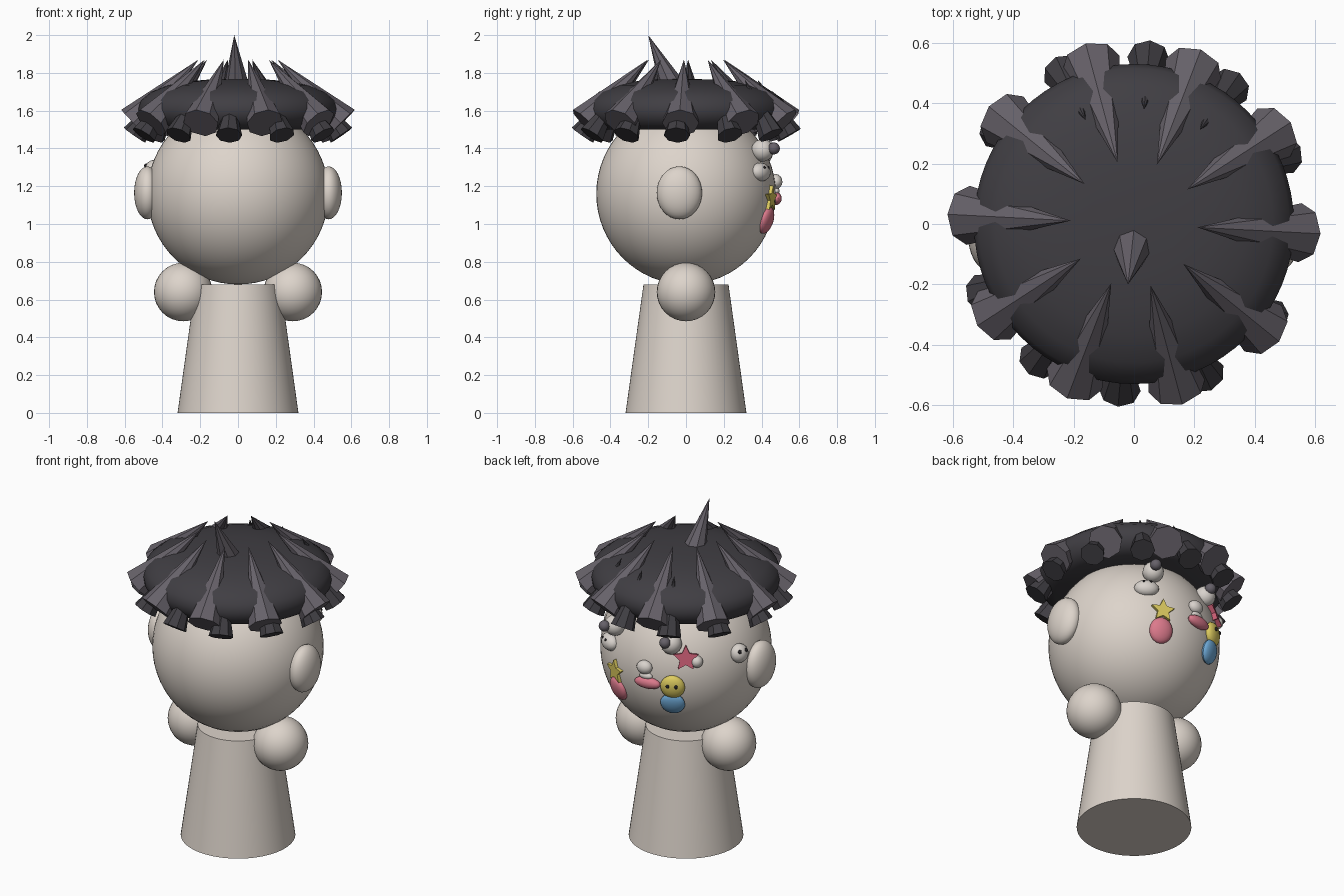
import bpy, bmesh, math
from mathutils import Vector, Matrix

if "Cube" in bpy.data.objects:
    bpy.data.objects.remove(bpy.data.objects["Cube"])


def mat(name, r, g, b):
    def lin(c):
        c /= 255
        return c / 12.92 if c <= 0.04045 else ((c + 0.055) / 1.055) ** 2.4
    m = bpy.data.materials.new(name)
    m.diffuse_color = (lin(r), lin(g), lin(b), 1)
    m.use_nodes = True
    m.node_tree.nodes["Principled BSDF"].inputs["Base Color"].default_value = m.diffuse_color
    return m


SKIN = mat("warm_skin", 221, 212, 203)
CAP = mat("dark_hair", 64, 62, 67)
SPIKE = mat("grey_hair", 102, 97, 105)
WHITE = mat("off_white", 216, 210, 204)
YELLOW = mat("yellow", 222, 204, 96)
PINK = mat("pink", 220, 122, 140)
ROSE = mat("rose", 200, 92, 115)
BLUE = mat("blue", 112, 172, 218)
BLACK = mat("black", 35, 33, 36)
HEAD = Vector((0, 0, 1.16))


def finish(bm, name, material, matrix=None, smooth=True):
    bmesh.ops.recalc_face_normals(bm, faces=bm.faces)
    me = bpy.data.meshes.new(name)
    bm.to_mesh(me)
    bm.free()
    me.materials.append(material)
    ob = bpy.data.objects.new(name, me)
    bpy.context.collection.objects.link(ob)
    if matrix:
        ob.matrix_world = matrix
    if smooth:
        bpy.context.view_layer.objects.active = ob
        ob.select_set(True)
        bpy.ops.object.shade_smooth_by_angle(angle=math.radians(40))
        ob.select_set(False)
    return ob


def ball(name, material, pos, radii, frame=None, seg=32):
    bm = bmesh.new()
    bmesh.ops.create_uvsphere(bm, u_segments=seg, v_segments=seg // 2, radius=1)
    bmesh.ops.scale(bm, vec=radii, verts=bm.verts)
    return finish(bm, name, material, frame or Matrix.Translation(pos))


def lathe(name, material, profile, steps=64):
    bm = bmesh.new()
    vs = [bm.verts.new((r, 0, z)) for r, z in profile]
    es = [bm.edges.new(p) for p in zip(vs, vs[1:])]
    bmesh.ops.spin(bm, geom=vs + es, cent=(0, 0, 0), axis=(0, 0, 1),
                   angle=math.tau, steps=steps)
    bmesh.ops.remove_doubles(bm, verts=bm.verts, dist=1e-4)
    return finish(bm, name, material)


def spike(name, material, base, tip, radius):
    base, tip = Vector(base), Vector(tip)
    d = tip - base
    bm = bmesh.new()
    bmesh.ops.create_cone(bm, cap_ends=True, segments=8, radius1=radius,
                          radius2=0, depth=d.length)
    m = Matrix.Translation((base + tip) / 2) @ d.to_track_quat('Z', 'Y').to_matrix().to_4x4()
    return finish(bm, name, material, m, smooth=False)


def on_head(pos, offset=(0, 0, 0)):
    """Frame whose z points out of the head and whose y points up along it."""
    n = (Vector(pos) - HEAD).normalized()
    x = Vector((0, 0, 1)).cross(n).normalized()
    y = n.cross(x)
    m = Matrix((x, y, n)).transposed().to_4x4()
    return Matrix.Translation(pos) @ m @ Matrix.Translation(offset)


def badge(name, material, pos, radii, offset=(0, 0, 0)):
    return ball(name, material, pos, radii, on_head(pos, offset), 20)


def star(name, material, pos, radius, thick=0.03):
    bm = bmesh.new()
    vs = []
    for i in range(10):
        r = radius if i % 2 == 0 else radius * 0.48
        a = math.pi / 2 + i * math.pi / 5
        vs.append(bm.verts.new((r * math.cos(a), r * math.sin(a), -thick / 2)))
    f = bm.faces.new(vs)
    top = bmesh.ops.extrude_face_region(bm, geom=[f])
    bmesh.ops.translate(bm, vec=(0, 0, thick),
                        verts=[v for v in top['geom'] if isinstance(v, bmesh.types.BMVert)])
    finish(bm, name, material, on_head(pos), smooth=False)


# Body, head, ears and arms
lathe("body", SKIN, [(0, 0), (0.32, 0), (0.225, 0.68), (0, 0.68)])
ball("head", SKIN, HEAD, (0.48, 0.475, 0.48), seg=64)
for side, s in (("left", -1), ("right", 1)):
    ball(side + "_ear", SKIN, (s * 0.48, -0.035, 1.165), (0.07, 0.12, 0.14))
    ball(side + "_arm", SKIN, (s * 0.29, 0, 0.64), (0.155, 0.155, 0.155))

# Hair cap
lathe("hair_cap", CAP, [(0, 1.5), (0.44, 1.5), (0.495, 1.525), (0.525, 1.57), (0.53, 1.61),
                        (0.515, 1.655), (0.46, 1.7), (0.37, 1.735), (0.27, 1.755),
                        (0.15, 1.765), (0, 1.768)])

# Long upper spikes
for i in range(10):
    a = math.radians(-3 + 36 * i)
    c, s = math.cos(a), math.sin(a)
    spike("long_spike", SPIKE, (0.55 * c, 0.55 * s, 1.535), (0.21 * c, 0.21 * s, 1.87), 0.098)

# Short lower spikes, slightly raised at the back
for i in range(12):
    a = math.radians(-5 + 30 * i)
    c, s = math.cos(a), math.sin(a)
    lift = 0.05 if s > 0.8 else 0
    spike("short_spike", CAP, (0.55 * c, 0.55 * s, 1.47),
          (0.38 * c, 0.38 * s, 1.715 + lift), 0.07)

# Crown spike
spike("crown_spike", SPIKE, (0, -0.015, 1.6), (-0.02, -0.2, 2.0), 0.1)

# Smiling disc and blue disc
smile = (-0.21, 0.43, 1.13)
badge("smile_disc", YELLOW, smile, (0.07, 0.07, 0.035))
for s in (-1, 1):
    badge("smile_eye", BLACK, smile, (0.01, 0.012, 0.008), (s * 0.024, 0.015, 0.032))
badge("blue_disc", BLUE, (-0.2, 0.415, 1.02), (0.07, 0.07, 0.03))

# Star and pink disc
star("yellow_star", YELLOW, (0.165, 0.445, 1.135), 0.07)
badge("pink_disc", PINK, (0.16, 0.425, 1.02), (0.068, 0.075, 0.032))

# Rose star with a small white bead
star("rose_star", ROSE, (-0.265, 0.38, 1.3), 0.075)
badge("star_bead", WHITE, (-0.315, 0.345, 1.28), (0.035, 0.035, 0.035))

# White bead above a pink oval
badge("bead", WHITE, (-0.05, 0.475, 1.225), (0.047, 0.04, 0.035))
badge("bead_neck", WHITE, (-0.06, 0.475, 1.175), (0.04, 0.02, 0.02))
badge("pink_oval", PINK, (-0.07, 0.475, 1.135), (0.08, 0.035, 0.03))

# Two small animal heads with dark noses
badge("animal_head", WHITE, (0.2, 0.405, 1.39), (0.06, 0.06, 0.06))
badge("animal_nose", SPIKE, (0.23, 0.465, 1.4), (0.032, 0.032, 0.032))
badge("animal_body", WHITE, (0.24, 0.395, 1.275), (0.07, 0.05, 0.045))
for s in (-1, 1):
    badge("animal_eye", BLACK, (0.24, 0.395, 1.275), (0.007, 0.007, 0.006),
          (s * 0.02, 0.015, 0.042))
badge("second_head", WHITE, (-0.18, 0.4, 1.375), (0.06, 0.06, 0.06))
badge("second_nose", SPIKE, (-0.175, 0.455, 1.4), (0.032, 0.032, 0.032))

# Round face near the left ear
face = (-0.45, 0.125, 1.285)
badge("side_face", WHITE, face, (0.055, 0.055, 0.045))
for s in (-1, 1):
    badge("side_eye", BLACK, face, (0.011, 0.011, 0.009), (s * 0.022, 0.015, 0.038))
